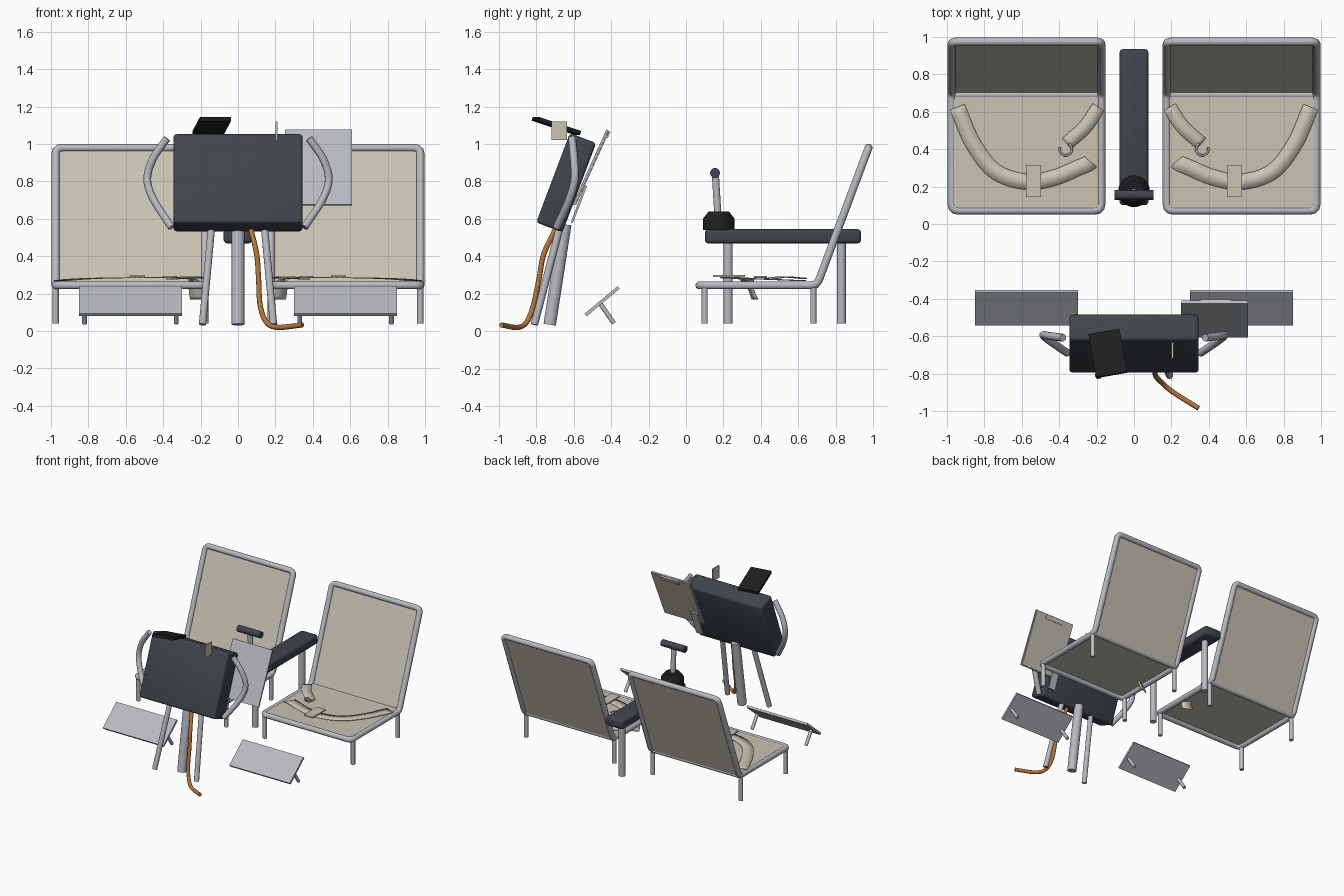
import bpy, bmesh, math
from mathutils import Vector, Euler

if "Cube" in bpy.data.objects:
    bpy.data.objects.remove(bpy.data.objects["Cube"], do_unlink=True)


def material(name, rgb):
    m = bpy.data.materials.new(name)
    m.use_nodes = True
    m.diffuse_color = (*rgb, 1)
    m.node_tree.nodes["Principled BSDF"].inputs["Base Color"].default_value = (*rgb, 1)
    return m


FABRIC = material("beige fabric", (0.58, 0.55, 0.45))
METAL = material("light grey metal", (0.48, 0.49, 0.53))
SLATE = material("dark slate", (0.05, 0.06, 0.073))
BLACK = material("black", (0.013, 0.013, 0.014))
ORANGE = material("orange cable", (0.48, 0.17, 0.035))


def add(name, mesh, mat, smooth=False):
    ob = bpy.data.objects.new(name, mesh)
    bpy.context.collection.objects.link(ob)
    mesh.materials.clear()
    mesh.materials.append(mat)
    if smooth:
        bpy.ops.object.select_all(action="DESELECT")
        bpy.context.view_layer.objects.active = ob
        ob.select_set(True)
        bpy.ops.object.shade_smooth_by_angle(angle=math.radians(40))
    return ob


def box(name, loc, size, mat, tilt=0, turn=0, bevel=0):
    """Box tilted about x, then turned about z (degrees)."""
    bm = bmesh.new()
    bmesh.ops.create_cube(bm, size=1)
    bmesh.ops.scale(bm, vec=size, verts=bm.verts)
    if bevel:
        bmesh.ops.bevel(bm, geom=bm.edges[:], offset=bevel, segments=3,
                        profile=0.5, affect="EDGES")
    mesh = bpy.data.meshes.new(name)
    bm.to_mesh(mesh)
    bm.free()
    ob = add(name, mesh, mat, bevel > 0)
    ob.location = loc
    ob.rotation_euler = Euler((math.radians(tilt), 0, math.radians(turn)))
    return ob


def spline(points, steps=6):
    """Smooth path through the points."""
    p = [Vector(q) for q in points]
    p = [2 * p[0] - p[1]] + p + [2 * p[-1] - p[-2]]
    out = []
    for a, b, c, d in zip(p, p[1:], p[2:], p[3:]):
        for i in range(steps):
            t = i / steps
            out.append(0.5 * (2 * b + (c - a) * t + (2 * a - 5 * b + 4 * c - d) * t ** 2
                              + (3 * b - a - 3 * c + d) * t ** 3))
    return out + [p[-2]]


def rounded(points, r):
    """Closed path with each corner replaced by a short arc."""
    p = [Vector(q) for q in points]
    out = []
    for i, c in enumerate(p):
        a = c + (p[i - 1] - c).normalized() * r
        b = c + (p[(i + 1) % len(p)] - c).normalized() * r
        out += [a.lerp(c, t).lerp(c.lerp(b, t), t) for t in (0, 0.33, 0.67, 1)]
    return out


def tube(name, points, radius, mat=METAL, closed=False):
    cu = bpy.data.curves.new(name, "CURVE")
    cu.dimensions = "3D"
    cu.bevel_depth = radius
    cu.bevel_resolution = 3
    cu.use_fill_caps = True
    sp = cu.splines.new("POLY")
    sp.points.add(len(points) - 1)
    for q, v in zip(sp.points, points):
        q.co = (*v, 1)
    sp.use_cyclic_u = closed
    tmp = bpy.data.objects.new(name + "_path", cu)
    bpy.context.collection.objects.link(tmp)
    bpy.context.view_layer.update()
    mesh = bpy.data.meshes.new_from_object(
        tmp.evaluated_get(bpy.context.evaluated_depsgraph_get()))
    bpy.data.objects.remove(tmp, do_unlink=True)
    return add(name, mesh, mat, True)


def strap(name, points, width):
    path = spline(points)
    bm = bmesh.new()
    rows = []
    for i, c in enumerate(path):
        d = path[min(i + 1, len(path) - 1)] - path[max(i - 1, 0)]
        side = Vector((-d.y, d.x, 0)).normalized() * width / 2
        rows.append((bm.verts.new(c - side), bm.verts.new(c + side)))
    for (a, b), (c, d) in zip(rows, rows[1:]):
        bm.faces.new((a, c, d, b))
    mesh = bpy.data.meshes.new(name)
    bm.to_mesh(mesh)
    bm.free()
    ob = add(name, mesh, FABRIC, True)
    ob.modifiers.new("thickness", "SOLIDIFY").thickness = 0.005


# Seats, belts and footrests, mirrored left and right
for s, tag in ((1, "left"), (-1, "right")):
    xo, xi, xm = s * 0.975, s * 0.175, s * 0.575
    seat, top = 0.245, (0.975, 0.98)
    loop = [(xo, 0.072, seat), (xo, 0.7, seat), (xo, *top),
            (xi, *top), (xi, 0.7, seat), (xi, 0.072, seat)]
    tube(tag + "_seat_frame", rounded(loop, 0.035), 0.022, closed=True)
    tube(tag + "_seat_crossbar", [(xo, 0.69, seat), (xi, 0.69, seat)], 0.02)
    for x, side in ((xo, "outer"), (xi, "inner")):
        for y, end in ((0.1, "front"), (0.68, "rear")):
            tube(f"{tag}_seat_{side}_{end}_leg", [(x, y, 0.04), (x, y, seat)], 0.017)
    box(tag + "_seat_pan", (xm, 0.38, 0.256), (0.79, 0.62, 0.01), FABRIC)
    box(tag + "_seat_back", (xm, 0.84, 0.615), (0.79, 0.01, 0.78), FABRIC, tilt=-20.5)

    # Lap belt, its buckle, and the side strap with an open hook
    strap(tag + "_lap_belt", [(s * x, y, z) for x, y, z in (
        (0.945, 0.625, 0.272), (0.86, 0.43, 0.28), (0.74, 0.28, 0.285),
        (0.57, 0.225, 0.288), (0.42, 0.25, 0.288), (0.3, 0.3, 0.285),
        (0.235, 0.33, 0.27), (0.215, 0.37, 0.17))], 0.085)
    box(tag + "_belt_buckle", (s * 0.537, 0.23, 0.295), (0.08, 0.17, 0.01), FABRIC)
    strap(tag + "_side_strap", [(s * x, y, z) for x, y, z in (
        (0.19, 0.625, 0.285), (0.26, 0.52, 0.292), (0.36, 0.43, 0.28))], 0.075)
    arc = [math.radians(a) for a in range(-200, 61, 20)]
    tube(tag + "_strap_hook", [(s * (0.365 - 0.033 * math.cos(a)),
                                0.4 + 0.033 * math.sin(a), 0.29) for a in arc], 0.006)

    # Footrest on two struts
    box(tag + "_footrest", (xm, -0.448, 0.16), (0.55, 0.23, 0.018), METAL, tilt=39.8)
    for x in (0.33, 0.82):
        tube(tag + "_footrest_strut", [(s * x, -0.46, 0.15), (s * x, -0.385, 0.042)], 0.013)

    # Console grab handle and splayed leg
    tube(tag + "_console_handle", spline([(s * x, y, z) for x, y, z in (
        (0.38, -0.608, 1.03), (0.455, -0.598, 0.92), (0.485, -0.595, 0.81),
        (0.45, -0.625, 0.7), (0.355, -0.69, 0.555))]), 0.021)
    tube(tag + "_console_leg", [(s * 0.19, -0.81, 0.035), (s * 0.14, -0.67, 0.57)], 0.02)

# Armrest on posts
box("armrest", (0, 0.518, 0.507), (0.155, 0.835, 0.076), SLATE, bevel=0.02)
for y in (0.225, 0.83):
    tube("armrest_post", [(0, y, 0.04), (0, y, 0.49)], 0.025)

# Hand controller
bm = bmesh.new()
rings = [[bm.verts.new((r * math.cos(a * math.pi / 12), 0.175 + r * math.sin(a * math.pi / 12), z))
          for a in range(24)] for r, z in ((0.085, 0.54), (0.085, 0.6), (0.055, 0.638))]
for low, high in zip(rings, rings[1:]):
    for i in range(24):
        j = (i + 1) % 24
        bm.faces.new((low[i], low[j], high[j], high[i]))
bm.faces.new(rings[-1])
bm.faces.new(rings[0][::-1])
mesh = bpy.data.meshes.new("controller_base")
bm.to_mesh(mesh)
bm.free()
add("controller_base", mesh, BLACK, True)
tube("controller_stem", [(0, 0.17, 0.62), (0, 0.157, 0.84)], 0.02)
tube("controller_grip", [(-0.105, 0.155, 0.845), (0.105, 0.155, 0.845)], 0.027, SLATE)

# Console body and centre post
box("console", (0, -0.64, 0.793), (0.69, 0.15, 0.51), SLATE, tilt=-20.7, bevel=0.018)
tube("console_post", [(0, -0.728, 0.035), (0, -0.645, 0.57)], 0.035)

# Console sun flap and sight fin
box("console_flap", (-0.14, -0.692, 1.097), (0.168, 0.245, 0.022), BLACK, tilt=-18, turn=10)
box("console_fin", (0.205, -0.677, 1.07), (0.01, 0.085, 0.1), FABRIC)

# Chart board with sheet, clip and bracket
box("chart_board", (0.43, -0.51, 0.875), (0.36, 0.012, 0.44), METAL, tilt=-24.3)
box("chart_sheet", (0.43, -0.501, 0.871), (0.35, 0.006, 0.43), FABRIC, tilt=-24.3)
box("chart_clip", (0.435, -0.42, 1.052), (0.16, 0.02, 0.035), FABRIC, tilt=-24.3)
box("chart_bracket", (0.3, -0.572, 0.678), (0.06, 0.012, 0.21), METAL, tilt=-21)

# Cable from console to ground
tube("cable", spline([
    (0.07, -0.7, 0.54), (0.1, -0.76, 0.41), (0.11, -0.785, 0.28), (0.118, -0.815, 0.14),
    (0.15, -0.85, 0.05), (0.21, -0.9, 0.02), (0.345, -0.985, 0.033)]), 0.014, ORANGE)
